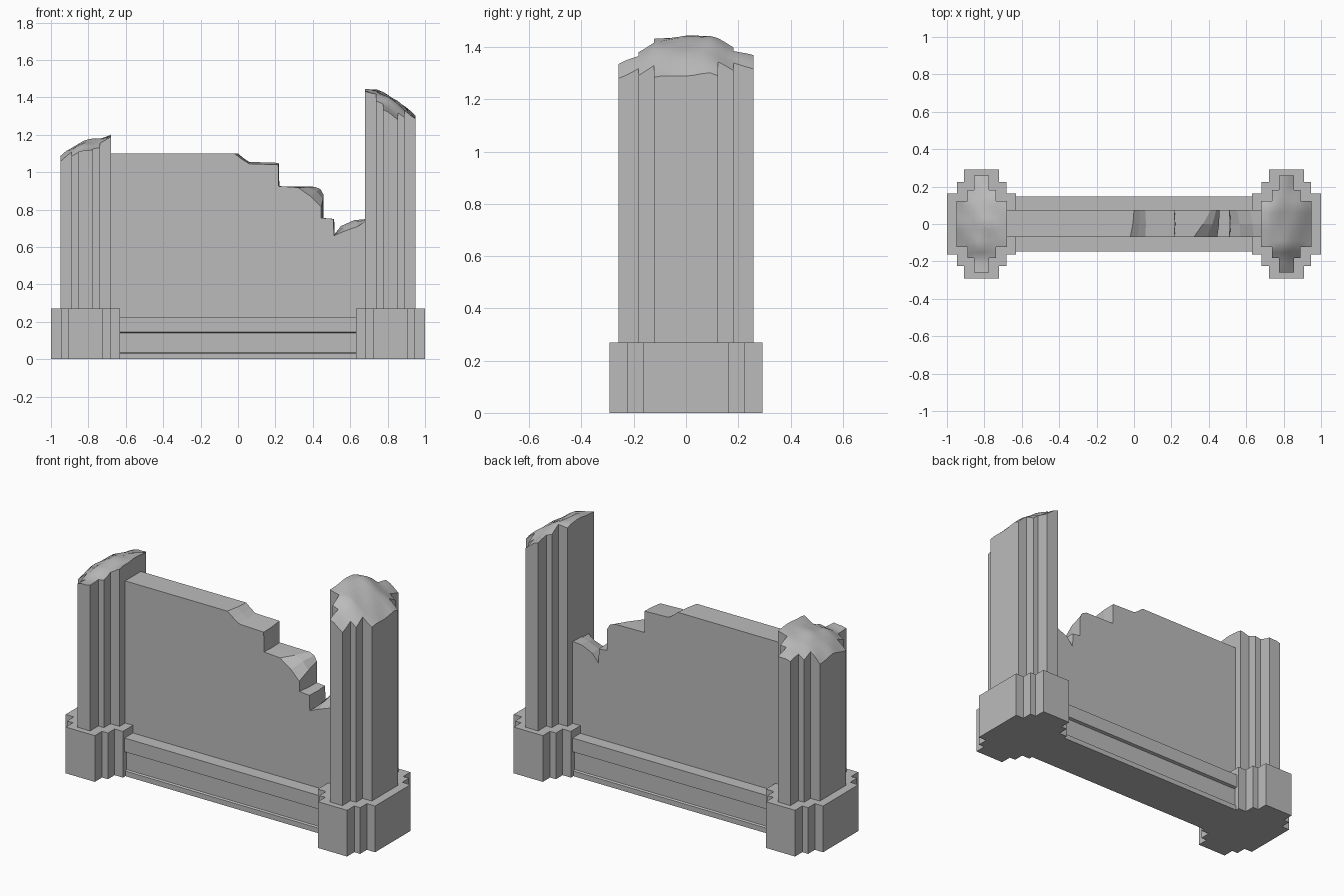
import bpy, bmesh, math

cube = bpy.data.objects.get("Cube")
if cube:
    bpy.data.objects.remove(cube, do_unlink=True)

stone = bpy.data.materials.new("grey stone")
stone.use_nodes = True
GREY = (0.5, 0.5, 0.5, 1)
stone.diffuse_color = GREY
stone.node_tree.nodes["Principled BSDF"].inputs["Base Color"].default_value = GREY


def finish(name, bm, smooth=False):
    bmesh.ops.recalc_face_normals(bm, faces=bm.faces[:])
    mesh = bpy.data.meshes.new(name)
    bm.to_mesh(mesh)
    bm.free()
    obj = bpy.data.objects.new(name, mesh)
    bpy.context.scene.collection.objects.link(obj)
    mesh.materials.append(stone)
    if smooth:
        bpy.ops.object.select_all(action='DESELECT')
        obj.select_set(True)
        bpy.context.view_layer.objects.active = obj
        bpy.ops.object.shade_smooth_by_angle(angle=math.radians(35))
    return obj


def lerp_table(table, t):
    """Piecewise linear lookup in sorted (key, value) pairs."""
    if t <= table[0][0]:
        return table[0][1]
    for (a, u), (b, v) in zip(table, table[1:]):
        if t <= b:
            return u + (v - u) * (t - a) / (b - a)
    return table[-1][1]


def loft(name, sections):
    """Bridge equal-length closed rings and cap both ends."""
    bm = bmesh.new()
    rings = [[bm.verts.new(p) for p in ring] for ring in sections]
    n = len(rings[0])
    for a, b in zip(rings, rings[1:]):
        for i in range(n):
            j = (i + 1) % n
            bm.faces.new((a[i], a[j], b[j], b[i]))
    bm.faces.new(rings[0])
    bm.faces.new(rings[-1])
    return finish(name, bm)


def stepped_outline(cx, steps):
    """Stepped cross outline from (half width, half depth) pairs, widest first."""
    quarter = []
    for i, (w, d) in enumerate(steps):
        quarter.append((w, d))
        if i + 1 < len(steps):
            quarter.append((steps[i + 1][0], d))
    pts = quarter + [(-x, y) for x, y in reversed(quarter)]
    pts += [(-x, -y) for x, y in pts]
    return [(cx + x, y) for x, y in pts]


def subdivided(values, step):
    out = [values[0]]
    for a, b in zip(values, values[1:]):
        n = max(1, round((b - a) / step))
        out += [a + (b - a) * k / n for k in range(1, n + 1)]
    return out


def pillar_shaft(name, cx, steps, ridge, drop, bottom):
    """Stepped column whose broken top follows a ridge in x and a fall in y."""
    xs = sorted({s * w for w, _ in steps for s in (-1, 1)})
    ys = sorted({s * d for _, d in steps for s in (-1, 1)})
    xs, ys = subdivided(xs, 0.03), subdivided(ys, 0.03)
    bm = bmesh.new()
    grid = {}

    def vert(i, j):
        if (i, j) not in grid:
            x, y = cx + xs[i], ys[j]
            rough = 0.006 * math.sin(38 * x + 11 * y) * math.cos(27 * y)
            z = lerp_table(ridge, x) - lerp_table(drop, y) + rough
            grid[i, j] = bm.verts.new((x, y, z))
        return grid[i, j]

    for i in range(len(xs) - 1):
        for j in range(len(ys) - 1):
            mx, my = abs(xs[i] + xs[i + 1]) / 2, abs(ys[j] + ys[j + 1]) / 2
            if any(mx < w and my < d for w, d in steps):
                bm.faces.new((vert(i, j), vert(i + 1, j),
                              vert(i + 1, j + 1), vert(i, j + 1)))
    top = bm.faces[:]
    result = bmesh.ops.extrude_face_region(bm, geom=top, use_keep_orig=True)
    for v in result["geom"]:
        if isinstance(v, bmesh.types.BMVert):
            v.co.z = bottom
    return finish(name, bm, smooth=True)


# Pillar bases
BASE_H = 0.27
BASE_STEPS = [(0.185, 0.163), (0.132, 0.225), (0.094, 0.292)]
SHAFT_STEPS = [(0.135, 0.122), (0.076, 0.182), (0.04, 0.258)]
for side, cx in (("right", -0.815), ("left", 0.815)):
    outline = stepped_outline(cx, BASE_STEPS)
    loft(side + "_pillar_base",
         [[(x, y, z) for x, y in outline] for z in (0, BASE_H)])

# Pillar shafts with broken tops
pillar_shaft("right_pillar_shaft", -0.815, SHAFT_STEPS,
             [(-0.95, 1.08), (-0.91, 1.12), (-0.84, 1.165), (-0.74, 1.18), (-0.68, 1.205)],
             [(-0.26, 0.05), (-0.18, 0.05), (-0.12, 0.02), (0, 0), (0.12, 0.01),
              (0.18, 0.03), (0.26, 0.05)], BASE_H - 0.01)
pillar_shaft("left_pillar_shaft", 0.815, SHAFT_STEPS,
             [(0.68, 1.445), (0.74, 1.44), (0.80, 1.415), (0.87, 1.37), (0.95, 1.3)],
             [(-0.26, 0.095), (-0.18, 0.06), (-0.12, 0.015), (0, 0.005), (0.1, 0),
              (0.18, 0.04), (0.26, 0.06)], BASE_H - 0.01)

# Moulded plinth between the bases
half = [(0.14, 0), (0.14, 0.03), (0.13, 0.035), (0.13, 0.14), (0.147, 0.145),
        (0.147, 0.225)]
section = half + [(-y, z) for y, z in reversed(half)]
loft("wall_plinth", [[(x, y, z) for y, z in section] for x in (-0.65, 0.65)])

# Broken wall: matching front and back outlines
front = [(-0.02, 1.10), (0.02, 1.07), (0.06, 1.045), (0.215, 1.04), (0.217, 0.925),
         (0.32, 0.918), (0.39, 0.87), (0.445, 0.815), (0.445, 0.755), (0.51, 0.75),
         (0.513, 0.66), (0.57, 0.685), (0.64, 0.71), (0.69, 0.745)]
back = [(0.0, 1.10), (0.03, 1.075), (0.06, 1.055), (0.215, 1.05), (0.217, 0.925),
        (0.41, 0.922), (0.44, 0.91), (0.457, 0.88), (0.457, 0.755), (0.51, 0.75),
        (0.513, 0.665), (0.55, 0.712), (0.62, 0.743), (0.69, 0.75)]
middle = [((a + c) / 2 + 0.004, (b + d) / 2 + 0.008 * (i in (6, 7, 11, 12)))
          for i, ((a, b), (c, d)) in enumerate(zip(front, back))]
rings = []
for y, edge in ((-0.07, front), (0.0, middle), (0.075, back)):
    ring = [(-0.69, 0.2), (-0.69, 1.10)] + edge + [(0.69, 0.2)]
    rings.append([(x, y, z) for x, z in ring])
loft("broken_wall", rings)
